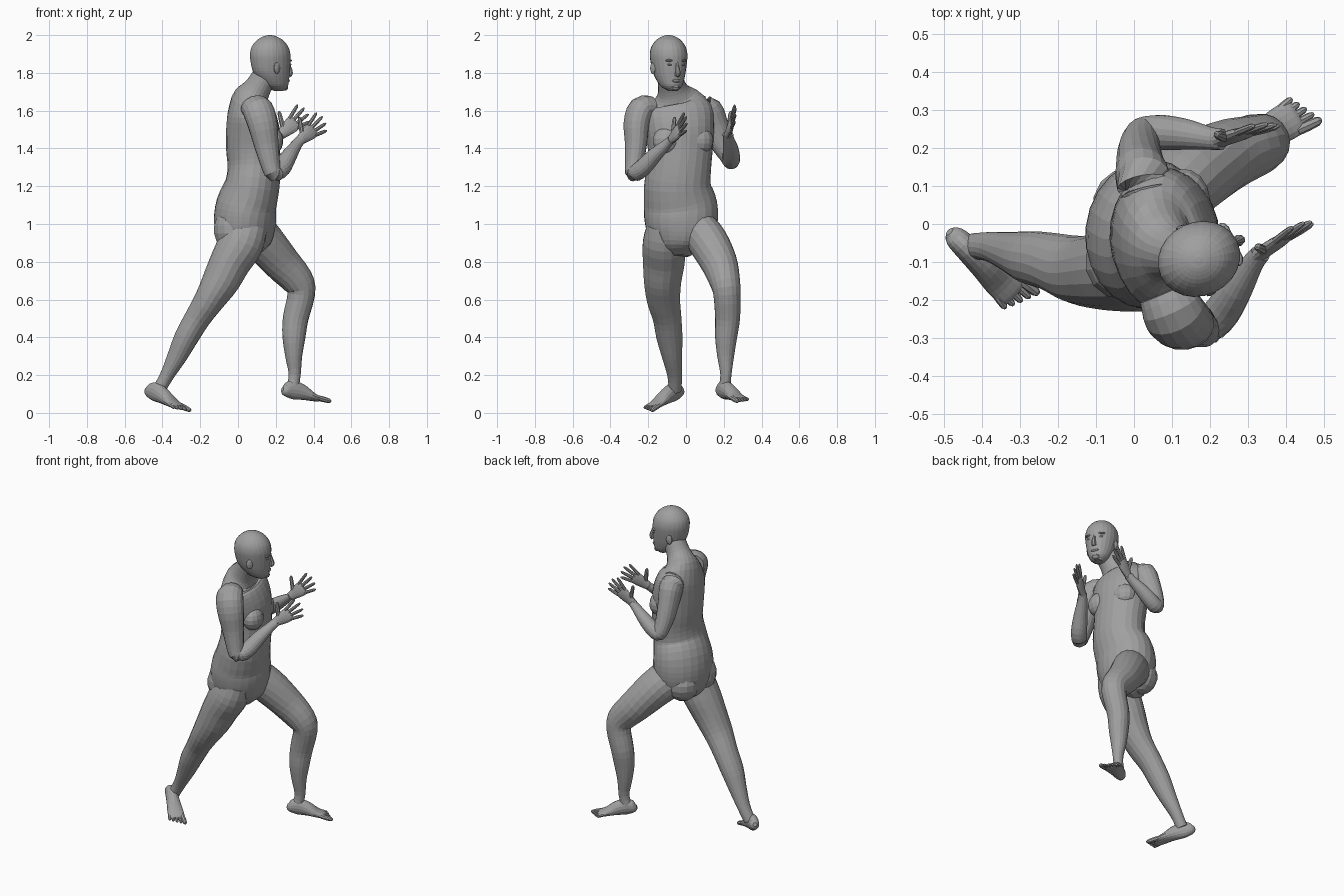
import bpy, bmesh, math
from mathutils import Vector, Matrix

if "Cube" in bpy.data.objects:
    bpy.data.objects.remove(bpy.data.objects["Cube"], do_unlink=True)

GREY = (0.35, 0.35, 0.35, 1)
skin = bpy.data.materials.new("plain_grey")
skin.use_nodes = True
skin.diffuse_color = GREY
bsdf = next(n for n in skin.node_tree.nodes if n.type == "BSDF_PRINCIPLED")
bsdf.inputs["Base Color"].default_value = GREY
bsdf.inputs["Roughness"].default_value = 0.8


def finish(name, bm):
    bmesh.ops.recalc_face_normals(bm, faces=bm.faces)
    mesh = bpy.data.meshes.new(name)
    bm.to_mesh(mesh)
    bm.free()
    mesh.materials.append(skin)
    obj = bpy.data.objects.new(name, mesh)
    bpy.context.collection.objects.link(obj)


def resample(stations, k):
    """Smooth curve through the stations (position and both radii)."""
    p = [Vector(s) for s in stations]
    p = [p[0] * 2 - p[1]] + p + [p[-1] * 2 - p[-2]]
    out = []
    for i in range(1, len(p) - 2):
        a, b, c, d = p[i - 1:i + 3]
        for j in range(k):
            t = j / k
            out.append((b * 2 + (c - a) * t + (a * 2 - b * 5 + c * 4 - d) * t**2
                        + (b * 3 - a - c * 3 + d) * t**3) / 2)
    return out + [p[-2]]


def loft(name, stations, ref, ref_end=None, sides=18, k=3, level=False):
    """Skin of elliptical rings; stations are x, y, z, radius along ref, radius across."""
    rings_at = resample(stations, k)
    centres = [Vector(s[:3]) for s in rings_at]
    ref, ref_end = Vector(ref), Vector(ref_end or ref)
    bm = bmesh.new()
    rings = []
    last = len(centres) - 1
    for i, c in enumerate(centres):
        t = (centres[min(i + 1, last)] - centres[max(i - 1, 0)]).normalized()
        if level:
            t = Vector((0, 0, 1))
        u = ref.lerp(ref_end, i / last)
        u = (u - t * u.dot(t)).normalized()
        v = t.cross(u)
        a, b = max(rings_at[i][3], 0.002), max(rings_at[i][4], 0.002)
        rings.append([bm.verts.new(c + u * a * math.cos(w) + v * b * math.sin(w))
                      for w in (math.tau * n / sides for n in range(sides))])
    for lo, hi in zip(rings, rings[1:]):
        for n in range(sides):
            m = (n + 1) % sides
            bm.faces.new((lo[n], lo[m], hi[m], hi[n]))
    bm.faces.new(rings[0])
    bm.faces.new(rings[-1])
    finish(name, bm)


def ellipsoid(name, centre, radii, yaw=0.0, segs=14):
    bm = bmesh.new()
    bmesh.ops.create_uvsphere(bm, u_segments=segs, v_segments=segs * 2 // 3, radius=1)
    bm.transform(Matrix.Translation(centre) @ Matrix.Rotation(yaw, 4, "Z")
                 @ Matrix.Diagonal((*radii, 1)))
    finish(name, bm)


def digit(name, base, way, length, r, ref, droop=(0, 0, 0)):
    """Tapered finger or toe with a rounded tip."""
    way = way.normalized()
    stations = []
    for t, f in ((0, 1), (0.45, 1), (0.85, 0.85), (0.97, 0.5), (1, 0.15)):
        stations.append((*(base + way * length * t + Vector(droop) * t * t), r * f, r * f))
    loft(name, stations, ref, sides=8, k=1)


# Torso and neck
loft("torso", [
    (.05, -.03, .83, .06, .05), (.045, -.03, .88, .125, .13), (.04, -.025, .95, .155, .18),
    (.037, -.025, 1.02, .165, .195), (.045, -.03, 1.1, .16, .195), (.075, -.045, 1.2, .145, .178),
    (.085, -.035, 1.3, .14, .168), (.08, -.03, 1.4, .143, .172), (.078, -.035, 1.5, .142, .185),
    (.068, -.045, 1.59, .125, .19), (.065, -.055, 1.65, .1, .15), (.085, -.065, 1.69, .082, .095),
    (.11, -.075, 1.73, .07, .074), (.145, -.085, 1.79, .066, .068), (.155, -.088, 1.83, .06, .06)],
    (1, -.2, 0), (1, .25, 0), sides=24)

# Chest and seat muscles
chest_yaw = math.radians(13)
for side, s in (("left", 1), ("right", -1)):
    spot = Matrix.Rotation(chest_yaw, 3, "Z") @ Vector((.085, s * .085, 0))
    ellipsoid(side + "_chest_muscle", spot + Vector((.075, -.035, 1.44)),
              (.062, .08, .075), chest_yaw)
ellipsoid("right_buttock", (-.03, -.1, .97), (.1, .1, .12))
ellipsoid("left_buttock", (-.01, .05, .95), (.1, .1, .11))

# Head: height, back reach, front reach, half width
HEAD_YAW = math.radians(25)
head_turn = Matrix.Rotation(HEAD_YAW, 3, "Z")


def on_head(f, lat, z):
    return head_turn @ Vector((f, lat, 0)) + Vector((.175, -.09, z))


head_profile = [
    (1.705, .02, .07, .025), (1.73, -.035, .094, .055), (1.77, -.075, .1, .074),
    (1.81, -.1, .104, .085), (1.86, -.112, .106, .094), (1.9, -.115, .105, .097),
    (1.94, -.105, .092, .088), (1.975, -.075, .062, .063), (1.994, -.04, .025, .032),
    (2, -.012, 0, .006)]
loft("head", [(*on_head((b + f) / 2, 0, z), (f - b) / 2, w) for z, b, f, w in head_profile],
     head_turn @ Vector((1, 0, 0)), sides=24, level=True)

# Face
loft("nose", [(*on_head(.098, 0, 1.86), .008, .008), (*on_head(.106, 0, 1.83), .012, .01),
              (*on_head(.112, 0, 1.8), .016, .015), (*on_head(.104, 0, 1.786), .012, .014)],
     head_turn @ Vector((1, 0, 0)), sides=8, k=2)
ellipsoid("lips", on_head(.092, 0, 1.758), (.014, .026, .01), HEAD_YAW, 10)
ellipsoid("chin", on_head(.078, 0, 1.722), (.02, .025, .016), HEAD_YAW, 10)
for side, s in (("left", 1), ("right", -1)):
    ellipsoid(side + "_eye", on_head(.09, s * .035, 1.845), (.011, .016, .008), HEAD_YAW, 10)
    ellipsoid(side + "_brow", on_head(.086, s * .036, 1.866), (.017, .026, .008), HEAD_YAW, 10)
    ellipsoid(side + "_ear", on_head(-.008, s * .09, 1.825), (.02, .01, .032),
              HEAD_YAW - s * .3, 10)

# Legs
loft("right_leg", [
    (.04, -.105, .99, .12, .1), (.015, -.115, .9, .122, .114), (-.04, -.118, .8, .108, .112),
    (-.09, -.124, .7, .099, .1), (-.15, -.12, .6, .08, .09), (-.215, -.1, .5, .068, .077),
    (-.273, -.088, .4, .063, .07), (-.322, -.074, .3, .052, .054), (-.375, -.06, .2, .037, .04),
    (-.42, -.058, .12, .034, .034)], (1, -.3, 0))
loft("left_leg", [
    (.06, .06, .98, .12, .1), (.14, .12, .9, .112, .105), (.23, .175, .795, .1, .096),
    (.315, .205, .7, .086, .081), (.335, .217, .63, .073, .073), (.305, .22, .5, .068, .066),
    (.296, .212, .4, .061, .058), (.295, .21, .3, .045, .045), (.3, .211, .2, .032, .029),
    (.285, .203, .12, .034, .032)], (1, .4, 0))


# Feet: share of length, half height, half width, lift
def foot(side, heel, ball, inner):
    heel, ball = Vector(heel), Vector(ball)
    way = (ball - heel).normalized()
    across = Vector((0, 0, 1)).cross(way).normalized() * inner
    shape = [(0, .012, .012, 0), (.08, .034, .028, 0), (.28, .05, .034, .012),
             (.55, .042, .04, .012), (.82, .024, .048, .002), (1, .016, .047, 0),
             (1.06, .009, .04, 0)]
    loft(side + "_foot", [(*(heel.lerp(ball, t) + Vector((0, 0, up))), a, b)
                          for t, a, b, up in shape], (0, 0, 1), sides=16)
    for i in range(5):
        digit(f"{side}_toe_{i + 1}", ball + across * (.034 - i * .018) - way * (.01 + i * .003),
              way + across * (.1 - i * .07), .072 - i * .007, .0145 if i == 0 else .0105,
              (0, 0, 1), (0, 0, -.002))


foot("right", (-.485, -.02, .125), (-.32, -.175, .036), 1)
foot("left", (.235, .172, .125), (.42, .28, .076), -1)

# Arms
loft("right_arm", [
    (.08, -.18, 1.615, .07, .06), (.105, -.235, 1.605, .083, .072), (.13, -.262, 1.53, .08, .068),
    (.15, -.265, 1.42, .066, .058), (.172, -.275, 1.315, .052, .048), (.19, -.275, 1.27, .046, .045),
    (.23, -.232, 1.295, .049, .046), (.27, -.17, 1.36, .042, .04), (.31, -.105, 1.42, .03, .027),
    (.332, -.078, 1.447, .028, .021)], (1, .3, .2))
loft("left_arm", [
    (.035, .07, 1.61, .07, .06), (.025, .115, 1.595, .083, .072), (.018, .15, 1.52, .076, .064),
    (.015, .19, 1.43, .064, .056), (.02, .226, 1.36, .05, .047), (.035, .238, 1.335, .046, .045),
    (.08, .24, 1.36, .046, .044), (.14, .235, 1.405, .04, .037), (.2, .225, 1.45, .03, .026),
    (.232, .222, 1.477, .028, .021)], (.3, -1, .3))


# Hands
def hand(side, wrist, way, thumbward):
    wrist, way, s = Vector(wrist), Vector(way).normalized(), Vector(thumbward)
    s = (s - way * s.dot(way)).normalized()
    shape = [(-.015, .024, .02), (.02, .032, .018), (.055, .04, .017),
             (.085, .042, .013), (.1, .036, .008)]
    loft(side + "_palm", [(*(wrist + way * t), a, b) for t, a, b in shape], s, sides=14, k=2)
    for i, length in enumerate((.09, .102, .096, .078)):
        offset = .032 - i * .021
        digit(f"{side}_finger_{i + 1}", wrist + way * .084 + s * offset,
              way + s * offset * 9, length, .0098, s)
    digit(side + "_thumb", wrist + way * .025 + s * .016, s + way * .55, .095, .0125, way)


hand("right", (.332, -.078, 1.447), (.68, .45, .56), (-.5, -.1, .85))
hand("left", (.232, .222, 1.477), (.72, .22, .66), (-.6, 0, .75))
